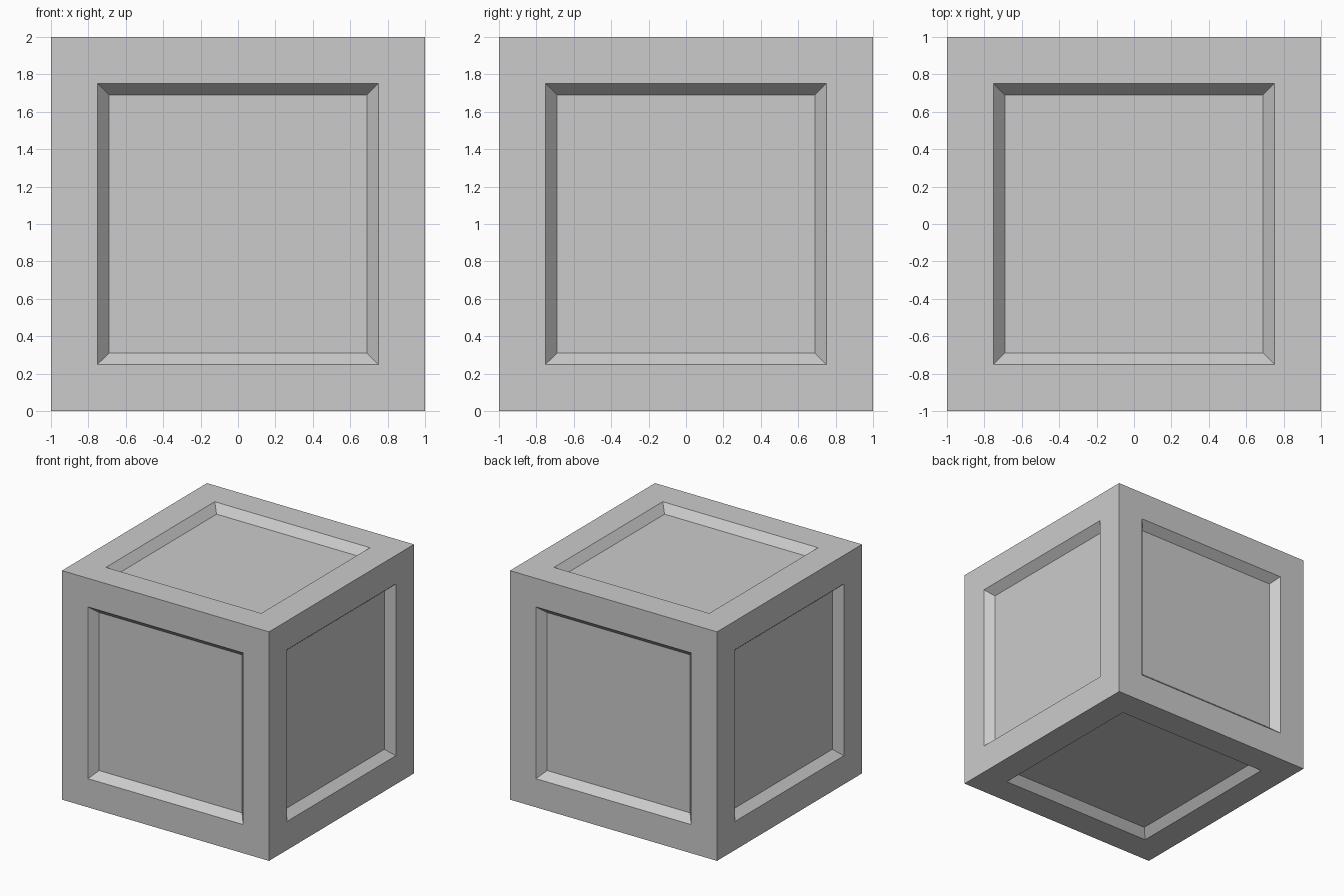
import bpy, bmesh
from mathutils import Matrix

if "Cube" in bpy.data.objects:
    bpy.data.objects.remove(bpy.data.objects["Cube"])

# Crate: cube with a sloped, recessed panel on every side
bm = bmesh.new()
bmesh.ops.create_cube(bm, size=2, matrix=Matrix.Translation((0, 0, 1)))
panels = bm.faces[:]

# Flat border frame
bmesh.ops.inset_individual(bm, faces=panels, thickness=0.25, use_even_offset=True)

# Sloped walls down to the sunken panels
for f in panels:
    normal, centre = f.normal.copy(), f.calc_center_median()
    inner = bmesh.ops.inset_individual(bm, faces=[f], thickness=0.06, use_even_offset=True)
    bmesh.ops.translate(bm, verts=f.verts[:], vec=normal * -0.07)

bmesh.ops.recalc_face_normals(bm, faces=bm.faces[:])
mesh = bpy.data.meshes.new("crate")
bm.to_mesh(mesh)
bm.free()
bpy.context.collection.objects.link(bpy.data.objects.new("crate", mesh))
